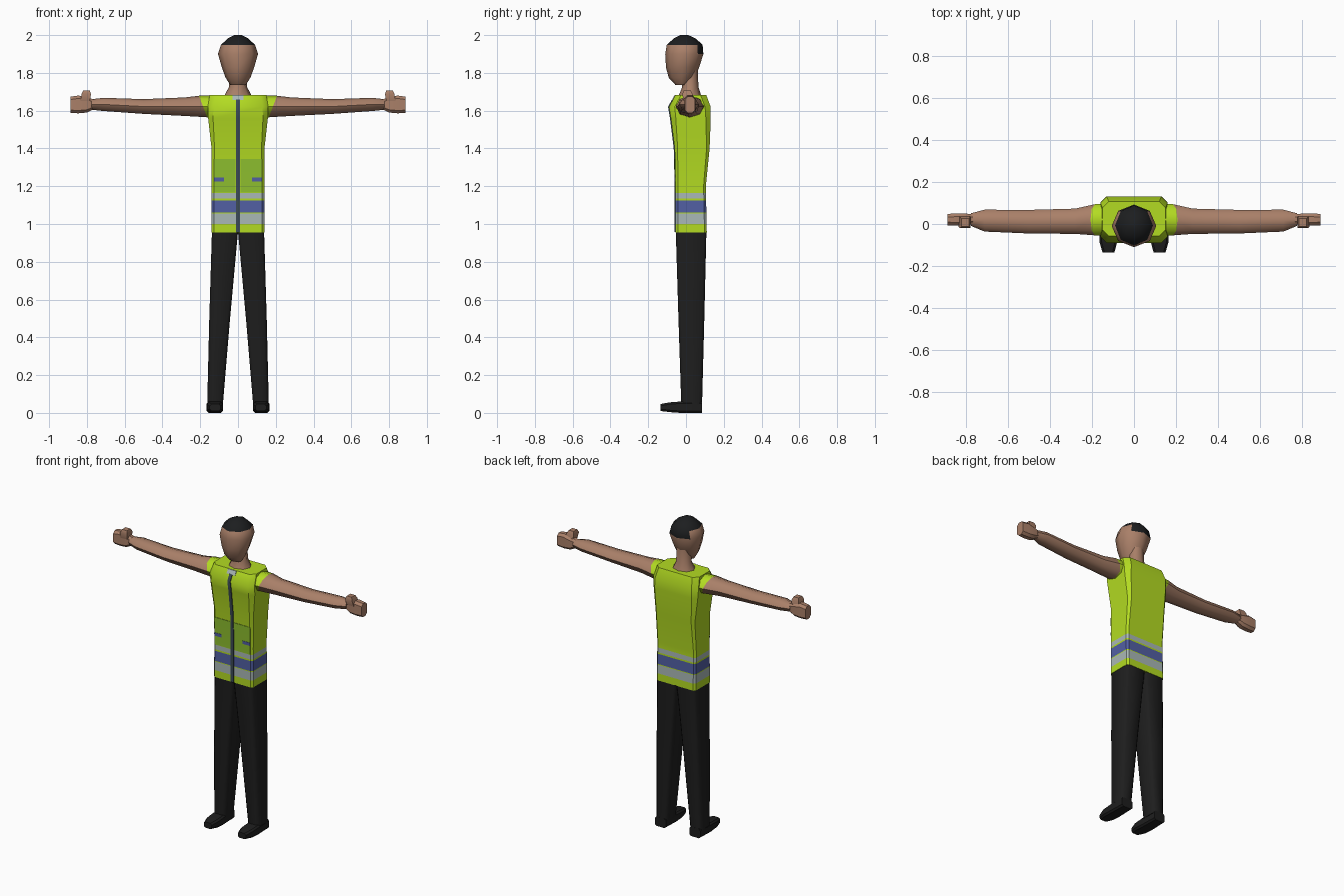
import bpy, bmesh, math

if "Cube" in bpy.data.objects:
    bpy.data.objects.remove(bpy.data.objects["Cube"])


def mat(name, r, g, b):
    m = bpy.data.materials.new(name)
    m.diffuse_color = (r, g, b, 1)
    m.use_nodes = True
    m.node_tree.nodes["Principled BSDF"].inputs["Base Color"].default_value = m.diffuse_color
    return m


SKIN = mat("skin", .40, .215, .14)
HAIR = mat("hair_black", .012, .013, .014)
LIME = mat("vest_lime", .45, .71, .016)
GREEN = mat("pocket_green", .27, .52, .028)
BLUE = mat("band_blue", .085, .115, .37)
GREY = mat("reflective_grey", .40, .48, .47)
ZIP = mat("zip_slate", .045, .07, .09)
BLACK = mat("trouser_black", .013, .013, .013)


def loft(name, rings, mats, rule=None, angle=40):
    """Skin a list of equal-length point rings and cap both ends."""
    bm = bmesh.new()
    vs = [[bm.verts.new(p) for p in ring] for ring in rings]
    n = len(rings[0])
    for a, b in zip(vs, vs[1:]):
        for i in range(n):
            bm.faces.new((a[i], a[(i + 1) % n], b[(i + 1) % n], b[i]))
    bm.faces.new(vs[0])
    bm.faces.new(vs[-1])
    bmesh.ops.recalc_face_normals(bm, faces=bm.faces)
    if rule:
        for f in bm.faces:
            f.material_index = rule(f.calc_center_median())
    return finish(name, bm, mats, angle)


def finish(name, bm, mats, angle=40):
    me = bpy.data.meshes.new(name)
    bm.to_mesh(me)
    bm.free()
    for m in mats:
        me.materials.append(m)
    me.shade_smooth()
    me.set_sharp_from_angle(angle=math.radians(angle))
    ob = bpy.data.objects.new(name, me)
    bpy.context.collection.objects.link(ob)
    return ob


def box_ring(x0, x1, y0, y1, c):
    """Rectangle with chamfered corners."""
    return [(x0 + c, y0), (x1 - c, y0), (x1, y0 + c), (x1, y1 - c),
            (x1 - c, y1), (x0 + c, y1), (x0, y1 - c), (x0, y0 + c)]


def oval(cx, rx, cy, ry, n=8):
    return [(cx + rx * math.cos(2 * math.pi * k / n),
             cy + ry * math.sin(2 * math.pi * k / n)) for k in range(n)]


def at_z(ring, z):
    return [(a, b, z) for a, b in ring]


def lerp_rows(rows, z):
    """Interpolate a profile row at height z."""
    for a, b in zip(rows, rows[1:]):
        if z <= b[0]:
            t = (z - a[0]) / (b[0] - a[0])
            return [p + (q - p) * t for p, q in zip(a, b)]
    return list(rows[-1])


# Vest body: z, half width, front y, back y, chamfer
BODY = [(.955, .14, -.055, .11, .012), (1.2, .139, -.055, .105, .012),
        (1.4, .14, -.06, .125, .016), (1.56, .158, -.08, .131, .026),
        (1.62, .16, -.09, .131, .03), (1.683, .15, -.056, .107, .03)]
BANDS = [(1.0, 1.055, 1), (1.06, 1.125, 2), (1.135, 1.165, 1)]


def band(c):
    for lo, hi, i in BANDS:
        if lo < c.z < hi:
            return i
    return 0


levels = sorted({r[0] for r in BODY} | {z for b in BANDS for z in b[:2]})
rings = []
for z in levels:
    _, hx, y0, y1, c = lerp_rows(BODY, z)
    rings.append(at_z(box_ring(-hx, hx, y0, y1, c), z))
loft("vest", rings, [LIME, GREY, BLUE], band)


# Thin panels following the vest front
def front_plate(name, x0, x1, z0, z1, m, off=.003):
    zs = [z0] + [r[0] for r in BODY if z0 < r[0] < z1] + [z1]
    rings = []
    for z in zs:
        y = lerp_rows(BODY, z)[2]
        rings.append([(x0, y - off, z), (x1, y - off, z),
                      (x1, y + .002, z), (x0, y + .002, z)])
    loft(name, rings, [m])


front_plate("zip", -.01, .01, .957, 1.66, ZIP, .005)
front_plate("collar_tab", -.03, .03, 1.657, 1.682, GREY, .004)
for s, side in ((1, "left"), (-1, "right")):
    xs = sorted((s * .012, s * .127))
    front_plate("pocket_" + side, *xs, 1.168, 1.345, GREEN)
    xs = sorted((s * .075, s * .127))
    front_plate("pocket_flap_" + side, *xs, 1.225, 1.245, BLUE, .005)

# Head with hair on the crown and the back: z, half width, front y, back y
HEAD = [(1.735, .04, -.055, .005), (1.775, .066, -.092, .045),
        (1.83, .086, -.106, .07), (1.90, .106, -.11, .092),
        (1.948, .09, -.102, .088), (1.982, .055, -.065, .052),
        (2.0, .02, -.03, .012)]
loft("head", [at_z(oval(0, hx, (a + b) / 2, (b - a) / 2), z)
              for z, hx, a, b in HEAD], [SKIN, HAIR],
     lambda c: int(c.z > 1.95 or (c.z > 1.9 and c.y > .05)), 50)

# Neck
loft("neck", [at_z(oval(0, hx, (a + b) / 2, (b - a) / 2), z)
              for z, hx, a, b in ((1.665, .08, -.045, .085),
                                  (1.725, .048, -.02, .066),
                                  (1.82, .045, -.03, .062))], [SKIN], None, 50)

# Arms: x, y centre, y radius, z centre, z radius, slant of the ring
ARM = [(.11, .022, .075, 1.621, .058, 0), (.185, .02, .074, 1.622, .057, .022),
       (.28, .013, .06, 1.621, .049, 0), (.5, .011, .056, 1.622, .039, 0),
       (.71, .016, .052, 1.633, .035, 0), (.775, .021, .03, 1.633, .028, 0)]
HAND = [(.765, .0, .045, 1.607, 1.66, .012), (.80, -.008, .05, 1.59, 1.67, .015),
        (.845, -.008, .05, 1.586, 1.68, .015), (.887, -.006, .048, 1.588, 1.674, .015)]
THUMB = [(1.65, .785, .835, -.012, .04), (1.688, .778, .828, -.02, .035),
         (1.706, .785, .82, -.012, .025)]
# Legs and shoes
LEG = [(.045, .08, .163, -.025, .085, .016), (.5, .042, .152, -.04, .097, .014),
       (.96, .0, .138, -.054, .108, .012)]
SHOE = [(.086, .084, .162, 0, .06), (-.03, .08, .166, 0, .06),
        (-.085, .08, .164, .004, .056), (-.135, .093, .15, .01, .047)]

for s, side in ((1, "left"), (-1, "right")):
    loft("arm_" + side,
         [[(s * (x + k * (z - zc) / rz), y, z) for y, z in oval(yc, ry, zc, rz)]
          for x, yc, ry, zc, rz, k in ARM],
         [SKIN, LIME], lambda c: int(abs(c.x) < .17), 50)
    loft("hand_" + side,
         [[(s * x, y, z) for y, z in box_ring(y0, y1, z0, z1, c)]
          for x, y0, y1, z0, z1, c in HAND], [SKIN])
    loft("thumb_" + side,
         [[(s * x, y, z) for x, y in ((x0, y0), (x1, y0), (x1, y1), (x0, y1))]
          for z, x0, x1, y0, y1 in THUMB], [SKIN])
    loft("leg_" + side,
         [[(s * x, y, z) for x, y in box_ring(x0, x1, y0, y1, c)]
          for z, x0, x1, y0, y1, c in LEG], [BLACK], None, 50)
    loft("shoe_" + side,
         [[(s * x, y, z) for x, z in box_ring(x0, x1, z0, z1, .01)]
          for y, x0, x1, z0, z1 in SHOE], [BLACK])
